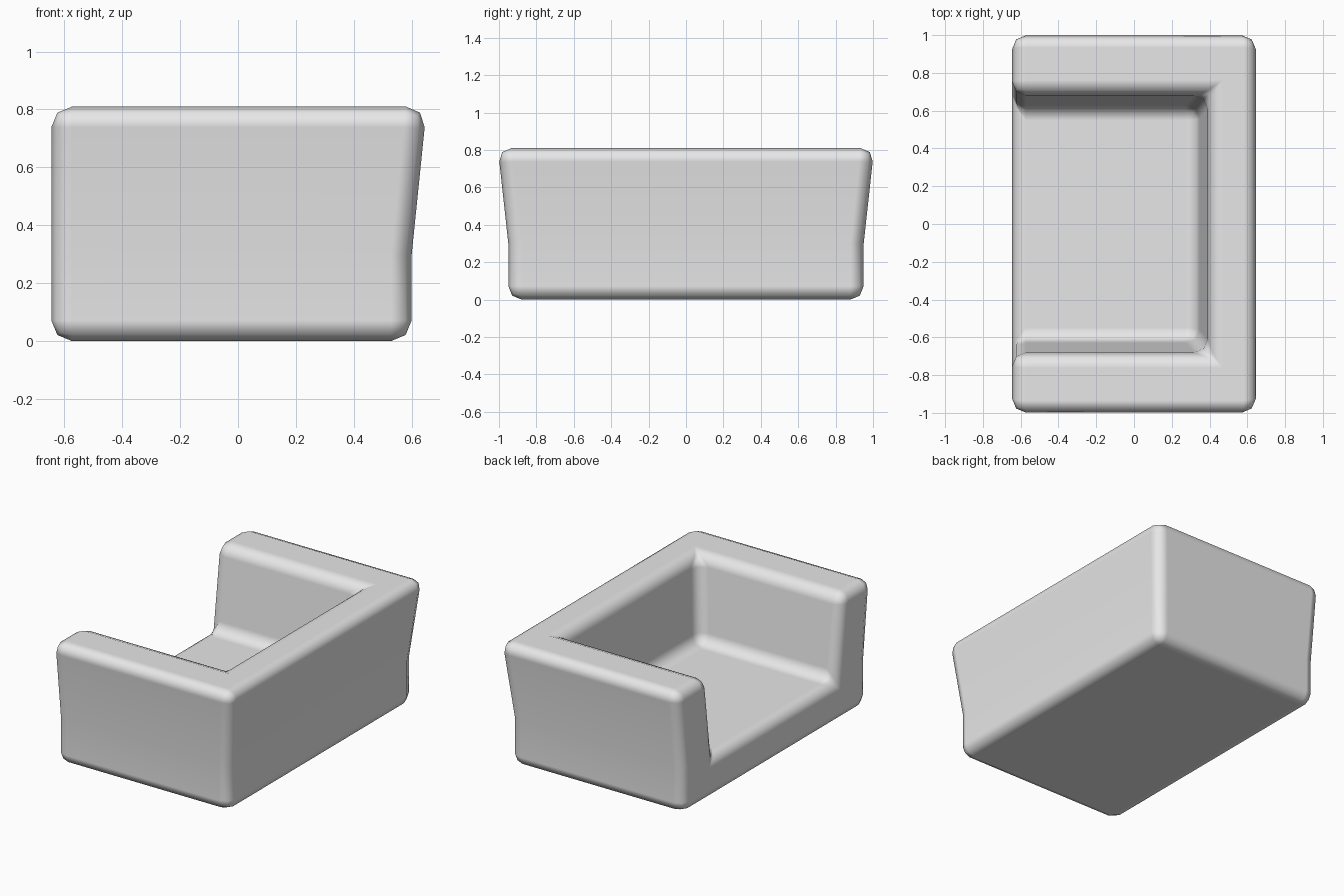
import bpy
import bmesh

cube = bpy.data.objects.get("Cube")
if cube:
    bpy.data.objects.remove(cube, do_unlink=True)

FRONT = -0.645          # open side of the seat
KINK, TOP, FLOOR = 0.30, 0.81, 0.27

# Upholstery colour
fabric = bpy.data.materials.new("light_grey_fabric")
fabric.use_nodes = True
grey = (0.8, 0.8, 0.8, 1.0)
fabric.diffuse_color = grey
fabric.node_tree.nodes["Principled BSDF"].inputs["Base Color"].default_value = grey

bm = bmesh.new()


def ring(z, back, half):
    """Four corners at one height: front right, back right, back left, front left."""
    corners = [(FRONT, -half), (back, -half), (back, half), (FRONT, half)]
    return [bm.verts.new((x, y, z)) for x, y in corners]


def walls(lower, upper):
    """Right, back and left walls between two rings; the front stays open."""
    for i in range(3):
        bm.faces.new((lower[i], lower[i + 1], upper[i + 1], upper[i]))


# Outer shell: straight plinth, then flared arms and back
base = ring(0, 0.60, 0.95)
waist = ring(KINK, 0.60, 0.95)
rim = ring(TOP, 0.652, 1.006)
walls(base, waist)
walls(waist, rim)
bm.faces.new(base[::-1])

# Inner well: floor and leaning walls
floor = ring(FLOOR, 0.34, 0.62)
lip = ring(TOP, 0.398, 0.69)
walls(floor, lip)
bm.faces.new(floor)

# U-shaped rim and U-shaped front
bm.faces.new(rim + lip[::-1])
bm.faces.new((base[0], waist[0], rim[0], lip[0], floor[0],
              floor[3], lip[3], rim[3], waist[3], base[3]))
bmesh.ops.recalc_face_normals(bm, faces=bm.faces[:])

mesh = bpy.data.meshes.new("armchair_body")
bm.to_mesh(mesh)
bm.free()
mesh.materials.append(fabric)
for poly in mesh.polygons:
    poly.use_smooth = True
body = bpy.data.objects.new("armchair_body", mesh)
bpy.context.collection.objects.link(body)

# Soft rounded edges and fillets
bevel = body.modifiers.new("soft_edges", "BEVEL")
bevel.width = 0.072
bevel.segments = 2
bevel.limit_method = 'ANGLE'
bevel.angle_limit = 0.6
bevel.harden_normals = True
